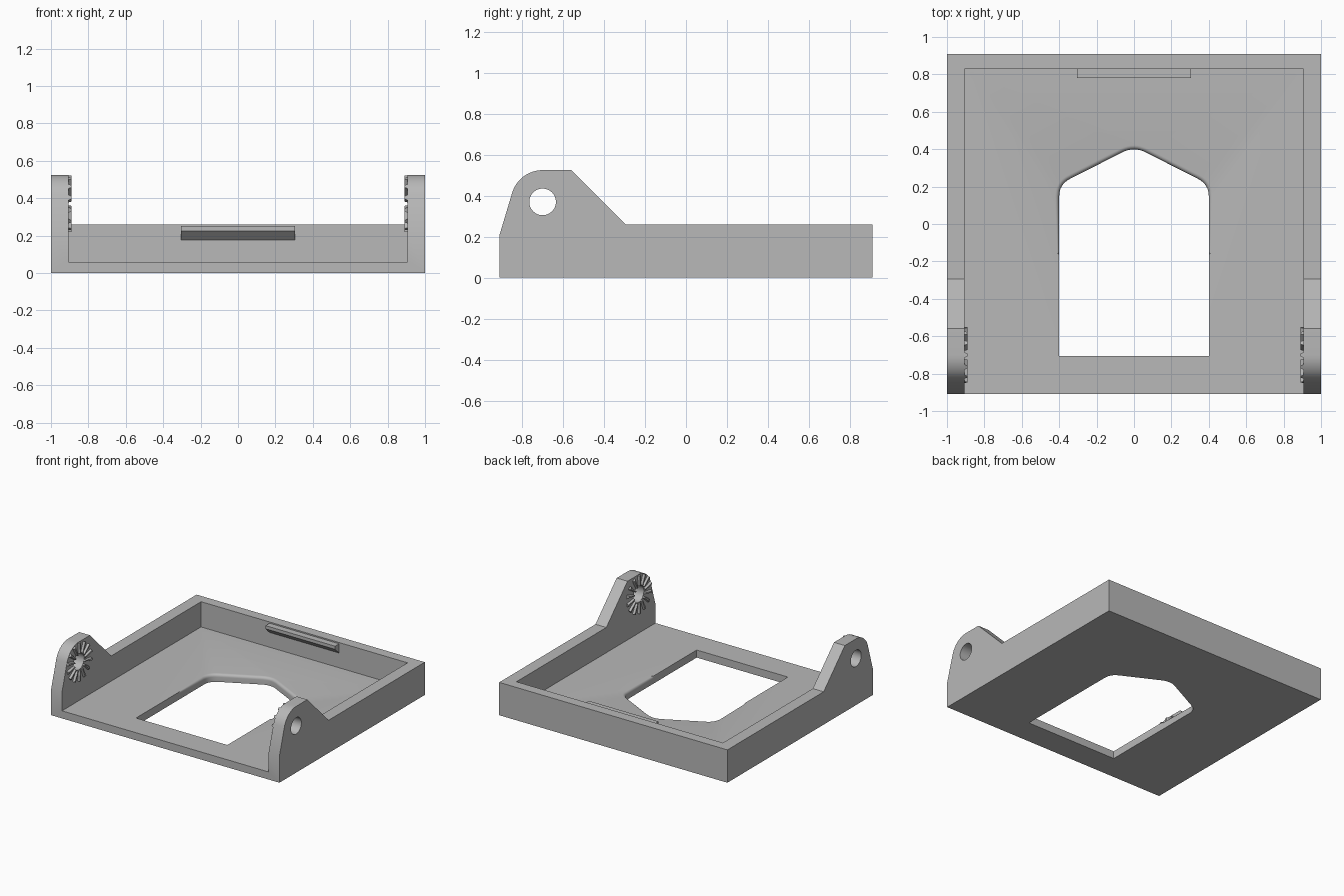
import bpy, bmesh, math
from mathutils import Vector, Matrix

cube = bpy.data.objects.get("Cube")
if cube:
    bpy.data.objects.remove(cube, do_unlink=True)

grey = bpy.data.materials.new("plain grey")
grey.use_nodes = True
GREY = (0.48, 0.48, 0.48, 1)
grey.diffuse_color = GREY
grey.node_tree.nodes["Principled BSDF"].inputs["Base Color"].default_value = GREY

FLOOR, RIM, INNER = 0.06, 0.26, 0.905
PIVOT_Y, PIVOT_Z, EAR_R, HOLE_R = -0.70, 0.37, 0.155, 0.065


def finish(bm, name):
    bmesh.ops.recalc_face_normals(bm, faces=bm.faces)
    mesh = bpy.data.meshes.new(name)
    bm.to_mesh(mesh)
    bm.free()
    mesh.materials.append(grey)
    obj = bpy.data.objects.new(name, mesh)
    bpy.context.collection.objects.link(obj)
    return obj


def loft(name, rings):
    """Closed solid through rings that share one point count."""
    bm = bmesh.new()
    loops = [[bm.verts.new(p) for p in ring] for ring in rings]
    n = len(loops[0])
    for a, b in zip(loops, loops[1:]):
        for i in range(n):
            j = (i + 1) % n
            bm.faces.new((a[i], a[j], b[j], b[i]))
    bm.faces.new(loops[0])
    bm.faces.new(loops[-1])
    return finish(bm, name)


def extrude_x(name, profile, x0, x1):
    return loft(name, [[(x, y, z) for y, z in profile] for x in (x0, x1)])


def activate(obj):
    bpy.ops.object.select_all(action='DESELECT')
    obj.select_set(True)
    bpy.context.view_layer.objects.active = obj


def cut(obj, cutter):
    mod = obj.modifiers.new("cut", 'BOOLEAN')
    mod.operation, mod.solver, mod.object = 'DIFFERENCE', 'EXACT', cutter
    activate(obj)
    bpy.ops.object.modifier_apply(modifier=mod.name)
    bpy.data.objects.remove(cutter, do_unlink=True)


def circle(radius, start, end, steps):
    angles = [math.radians(start + (end - start) * i / steps) for i in range(steps + 1)]
    return [(PIVOT_Y + radius * math.cos(a), PIVOT_Z + radius * math.sin(a)) for a in angles]


# Tray body: side silhouette with the ears, hollowed through the front
silhouette = [(-0.91, 0), (-0.91, 0.21)] + circle(EAR_R, 163, 90, 12)
silhouette += [(-0.56, 0.525), (-0.295, RIM), (0.91, RIM), (0.91, 0)]
tray = extrude_x("tray_body", silhouette, -1, 1)
pocket = [(-2, FLOOR), (0.83, FLOOR), (0.83, 2), (-2, 2)]
cut(tray, extrude_x("pocket_cutter", pocket, -INNER, INNER))

# Pivot holes through both ears
cut(tray, extrude_x("pivot_cutter", circle(HOLE_R, 0, 352.5, 47), -2, 2))


# Pointed floor opening with rounded corners and a softened upper edge
def rounded(prev, corner, after, trim, steps=8):
    p, c, q = Vector(prev), Vector(corner), Vector(after)
    a = c + (p - c).normalized() * trim
    b = c + (q - c).normalized() * trim
    ts = [i / steps for i in range(steps + 1)]
    return [a * (1 - t) ** 2 + c * 2 * t * (1 - t) + b * t * t for t in ts]


base, shoulder, apex = (0.4, -0.705), (0.4, 0.212), (0, 0.415)
mirrored = (-0.4, 0.212)
right = [Vector(base), Vector((0.4, -0.165)), Vector((0.4, -0.155))]
right += rounded(base, shoulder, apex, 0.065)
outline = right + rounded(shoulder, apex, mirrored, 0.07)
outline += [Vector((-p.x, p.y)) for p in reversed(right)]


def opening_ring(z, spread):
    ring = []
    for i, p in enumerate(outline):
        t = outline[(i + 1) % len(outline)] - outline[i - 1]
        side = Vector((t.y, -t.x)).normalized()
        amount = 0
        if p.y > -0.16:
            amount = spread * (0.5 if p.y < 0.1 else 1)
        q = p + side * amount
        ring.append((q.x, q.y, z))
    return ring


SOFT = 0.022
rings = [opening_ring(-0.1, 0)]
for k in range(6):
    a = math.radians(90 * k / 5)
    rings.append(opening_ring(FLOOR - SOFT + SOFT * math.sin(a), SOFT * (1 - math.cos(a))))
rings.append(opening_ring(0.12, SOFT))
cut(tray, loft("opening_cutter", rings))

activate(tray)
bpy.ops.object.shade_smooth_by_angle(angle=math.radians(25))

# Catch lip on the inside of the back wall
lip = [(0.835, 0.25), (0.78, 0.25), (0.78, 0.225), (0.835, 0.172)]
extrude_x("catch_lip", lip, -0.305, 0.305)

# Ring of radial locking teeth around each pivot hole
TEETH = 14
for name, sign in (("left_locking_teeth", 1), ("right_locking_teeth", -1)):
    bm = bmesh.new()
    for i in range(TEETH):
        turn = Matrix.Rotation(2 * math.pi * i / TEETH, 4, 'X')
        ends = []
        for r, half in ((HOLE_R + 0.003, 0.008), (0.15, 0.015)):
            section = [(INNER + 0.002, -half), (INNER - 0.016, -half * 0.45),
                       (INNER - 0.016, half * 0.45), (INNER + 0.002, half)]
            ends.append([bm.verts.new(turn @ Vector((sign * x, w, r)) + Vector((0, PIVOT_Y, PIVOT_Z)))
                         for x, w in section])
        a, b = ends
        for k in range(4):
            j = (k + 1) % 4
            bm.faces.new((a[k], a[j], b[j], b[k]))
        bm.faces.new(a)
        bm.faces.new(b)
    finish(bm, name)
